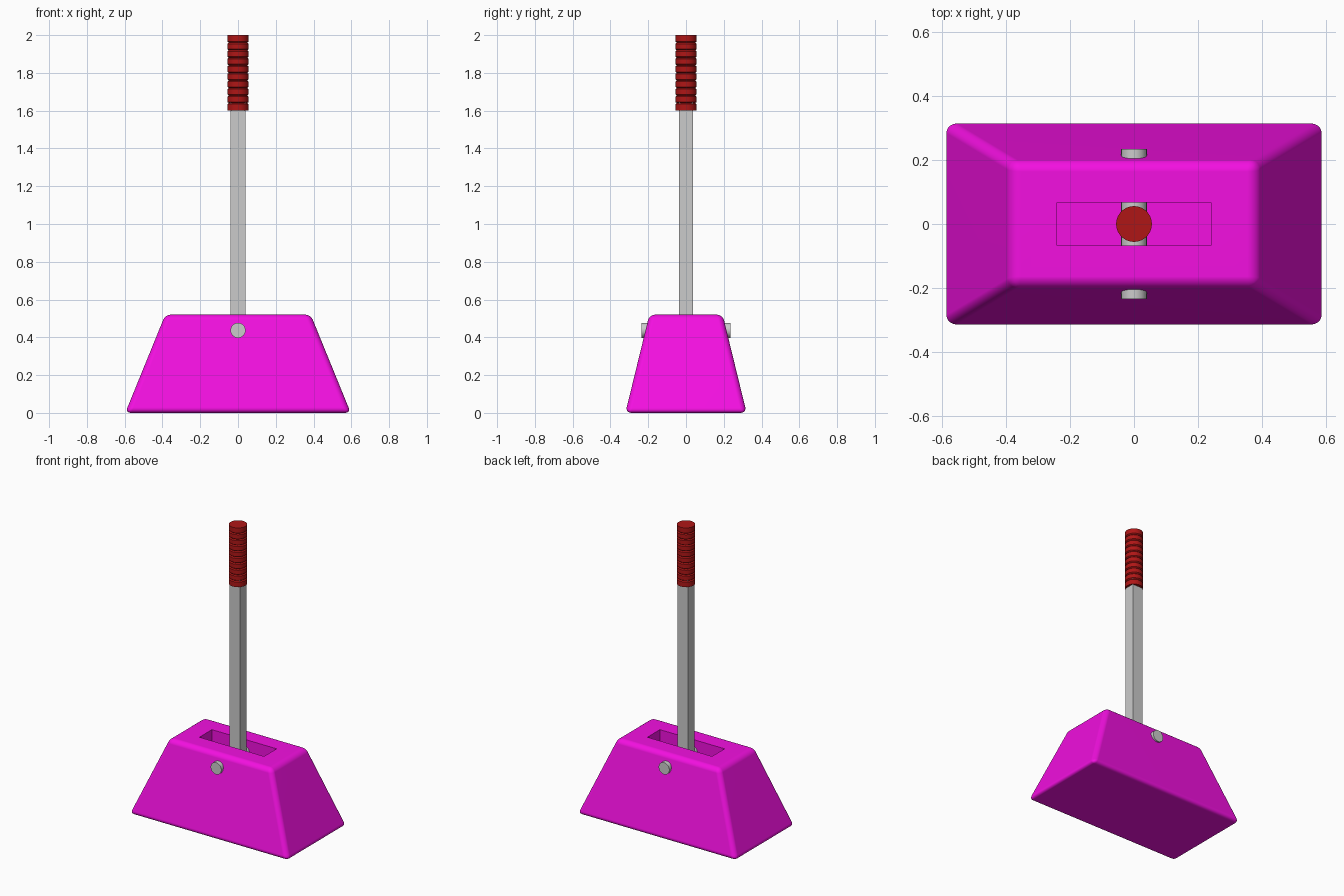
import bpy, bmesh, math
from mathutils import Matrix

if "Cube" in bpy.data.objects:
    bpy.data.objects.remove(bpy.data.objects["Cube"])


def material(name, rgb):
    m = bpy.data.materials.new(name)
    m.diffuse_color = (*rgb, 1)
    m.use_nodes = True
    m.node_tree.nodes["Principled BSDF"].inputs["Base Color"].default_value = m.diffuse_color
    return m


def finish(name, bm, mat=None):
    bmesh.ops.recalc_face_normals(bm, faces=bm.faces)
    me = bpy.data.meshes.new(name)
    bm.to_mesh(me)
    bm.free()
    ob = bpy.data.objects.new(name, me)
    bpy.context.collection.objects.link(ob)
    if mat:
        me.materials.append(mat)
    return ob


def box(name, hx, hy, z0, z1, mat=None):
    bm = bmesh.new()
    bmesh.ops.create_cube(bm, size=2)
    for v in bm.verts:
        v.co = (v.co.x * hx, v.co.y * hy, z0 if v.co.z < 0 else z1)
    return finish(name, bm, mat)


def activate(ob):
    bpy.ops.object.select_all(action='DESELECT')
    ob.select_set(True)
    bpy.context.view_layer.objects.active = ob


magenta = material("magenta", (0.9, 0.005, 0.75))
red = material("red", (0.43, 0.008, 0.008))

# Tapered base block with rounded edges
H = 0.52
bm = bmesh.new()
bmesh.ops.create_cube(bm, size=2)
for v in bm.verts:
    hx, hy, z = (0.385, 0.194, H) if v.co.z > 0 else (0.597, 0.321, 0)
    v.co = (math.copysign(hx, v.co.x), math.copysign(hy, v.co.y), z)
bmesh.ops.bevel(bm, geom=bm.edges[:], offset=0.03, offset_type='OFFSET',
                segments=5, profile=0.5, affect='EDGES')
base = finish("base", bm, magenta)

# Slot cut into the top of the base
cutter = box("slot_cutter", 0.242, 0.067, 0.2, 0.7, magenta)
cutter.hide_render = True
cut = base.modifiers.new("slot", 'BOOLEAN')
cut.operation = 'DIFFERENCE'
cut.solver = 'EXACT'
cut.object = cutter
activate(base)
bpy.ops.object.modifier_apply(modifier=cut.name)
bpy.data.objects.remove(cutter)
bpy.ops.object.shade_smooth_by_angle(angle=math.radians(35))
wn = base.modifiers.new("weighted_normals", 'WEIGHTED_NORMAL')
wn.keep_sharp = True

# Square lever shaft
box("lever_shaft", 0.04, 0.036, 0.38, 1.65)

# Pivot pin running front to back through the base
bm = bmesh.new()
bmesh.ops.create_cone(bm, cap_ends=True, segments=32, radius1=0.04, radius2=0.04,
                      depth=0.47, matrix=Matrix.Translation((0, 0, 0.437))
                      @ Matrix.Rotation(math.pi / 2, 4, 'X'))
pin = finish("pivot_pin", bm)
activate(pin)
bpy.ops.object.shade_smooth_by_angle(angle=math.radians(35))

# Ribbed grip: lathe a profile of wide ribs and narrow grooves
RIBS, Z0, Z1, R, GROOVE = 10, 1.6, 2.0, 0.056, 0.049
step = (Z1 - Z0) / RIBS
profile = [(0, Z0)]
for i in range(RIBS):
    z = Z0 + i * step
    if i:
        profile.append((GROOVE, z))
    profile += [(R, z + (0.006 if i else 0)),
                (R, z + step - (0.006 if i < RIBS - 1 else 0))]
profile.append((0, Z1))
bm = bmesh.new()
vs = [bm.verts.new((r, 0, z)) for r, z in profile]
es = [bm.edges.new(p) for p in zip(vs, vs[1:])]
bmesh.ops.spin(bm, geom=vs + es, cent=(0, 0, 0), axis=(0, 0, 1),
               angle=math.tau, steps=32, use_merge=True)
bmesh.ops.remove_doubles(bm, verts=bm.verts, dist=1e-5)
grip = finish("grip", bm, red)
activate(grip)
bpy.ops.object.shade_smooth_by_angle(angle=math.radians(30))
